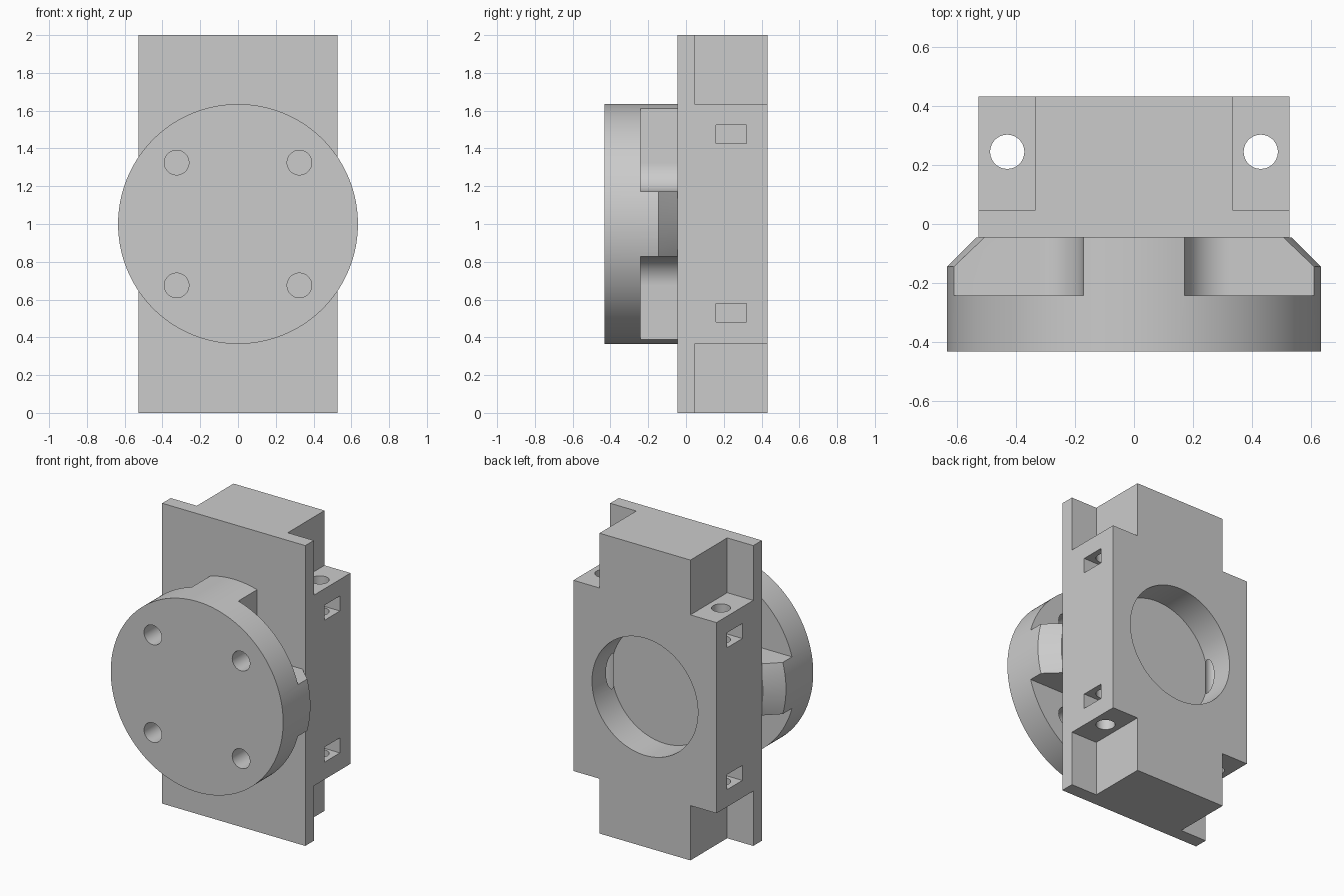
import bpy, bmesh, math
from mathutils import Vector, Matrix

if "Cube" in bpy.data.objects:
    bpy.data.objects.remove(bpy.data.objects["Cube"])

grey = bpy.data.materials.new("plain grey")
grey.diffuse_color = (0.6, 0.6, 0.6, 1)
grey.use_nodes = True
grey.node_tree.nodes["Principled BSDF"].inputs["Base Color"].default_value = grey.diffuse_color


def finish(bm, name):
    bmesh.ops.recalc_face_normals(bm, faces=bm.faces)
    me = bpy.data.meshes.new(name)
    bm.to_mesh(me)
    bm.free()
    me.materials.append(grey)
    ob = bpy.data.objects.new(name, me)
    bpy.context.collection.objects.link(ob)
    return ob


def box(name, x0, x1, y0, y1, z0, z1):
    bm = bmesh.new()
    bmesh.ops.create_cube(bm, size=1)
    for v in bm.verts:
        v.co = ((x0 + x1) / 2 + v.co.x * (x1 - x0),
                (y0 + y1) / 2 + v.co.y * (y1 - y0),
                (z0 + z1) / 2 + v.co.z * (z1 - z0))
    return finish(bm, name)


def rod(name, a, b, r, n=48):
    """Cylinder between two points."""
    a, b = Vector(a), Vector(b)
    bm = bmesh.new()
    rot = (b - a).to_track_quat('Z', 'Y').to_matrix().to_4x4()
    bmesh.ops.create_cone(bm, cap_ends=True, segments=n, radius1=r, radius2=r,
                          depth=(b - a).length,
                          matrix=Matrix.Translation((a + b) / 2) @ rot)
    return finish(bm, name)


def prism_y(name, pts, y0, y1):
    """Outline in x and z, extruded along y."""
    bm = bmesh.new()
    f = bm.faces.new([bm.verts.new((x, y0, z)) for x, z in pts])
    ext = bmesh.ops.extrude_face_region(bm, geom=[f])["geom"]
    bmesh.ops.translate(bm, vec=(0, y1 - y0, 0),
                        verts=[v for v in ext if isinstance(v, bmesh.types.BMVert)])
    return finish(bm, name)


def boolean(target, tool, op='DIFFERENCE'):
    m = target.modifiers.new(op.lower(), 'BOOLEAN')
    m.operation, m.object, m.solver = op, tool, 'EXACT'
    bpy.context.view_layer.objects.active = target
    bpy.ops.object.modifier_apply(modifier=m.name)
    bpy.data.objects.remove(tool)


SIDES = (-1, 1)
FACE = -0.045      # y of the block's front face

# Block with four notched corners
block = box("mounting_block", -0.527, 0.527, FACE, 0.432, 0, 2)
for sx in SIDES:
    xs = sorted((sx * 0.335, sx * 0.7))
    for z0, z1 in ((-0.2, 0.365), (1.635, 2.2)):
        boolean(block, box("notch", *xs, 0.045, 0.6, z0, z1))

# Round recess in the back
boolean(block, rod("recess", (0, 0.225, 1), (0, 0.6, 1), 0.39, 128))

# Long vertical bolt holes and the nut slots crossing them
for sx in SIDES:
    boolean(block, rod("bolt_hole", (sx * 0.43, 0.245, 0.2), (sx * 0.43, 0.245, 1.8), 0.058))
    xs = sorted((sx * 0.35, sx * 0.7))
    for z in (0.53, 1.475):
        boolean(block, box("nut_slot", *xs, 0.16, 0.32, z - 0.05, z + 0.05))

# Round flange with four rounded corner pockets and screw holes
flange = rod("flange", (0, -0.432, 1), (0, FACE, 1), 0.635, 160)
for sx in SIDES:
    for sz in SIDES:
        arc = [(0.325 - 0.153 * math.cos(t), 0.325 - 0.153 * math.sin(t))
               for t in (math.pi / 2 * i / 16 for i in range(17))]
        outline = [(0.172, 0.8)] + arc + [(0.8, 0.172), (0.8, 0.8)]
        pts = [(sx * x, 1 + sz * z) for x, z in outline]
        boolean(flange, prism_y("pocket", pts, -0.242, 0.1))
        boolean(flange, rod("screw_hole", (sx * 0.325, -0.6, 1 + sz * 0.325),
                            (sx * 0.325, -0.1, 1 + sz * 0.325), 0.065))

# Conical bevel on the back of the two side arms
for sx in SIDES:
    bm = bmesh.new()
    profile = [(0.515, -0.025), (0.675, -0.185), (0.8, -0.185), (0.8, -0.025)]
    rings = []
    for i in range(33):
        a = math.radians(-27 + 54 * i / 32)
        rings.append([bm.verts.new((sx * r * math.cos(a), y, 1 + r * math.sin(a)))
                      for r, y in profile])
    for p, q in zip(rings, rings[1:]):
        for k in range(4):
            bm.faces.new((p[k], p[(k + 1) % 4], q[(k + 1) % 4], q[k]))
    bm.faces.new(rings[0])
    bm.faces.new(rings[-1])
    boolean(flange, finish(bm, "bevel"))

# Fuse flange and block into one body
boolean(block, flange, 'UNION')
block.name = "mount_body"
bpy.ops.object.select_all(action='DESELECT')
block.select_set(True)
bpy.context.view_layer.objects.active = block
bpy.ops.object.shade_smooth_by_angle(angle=math.radians(25))
